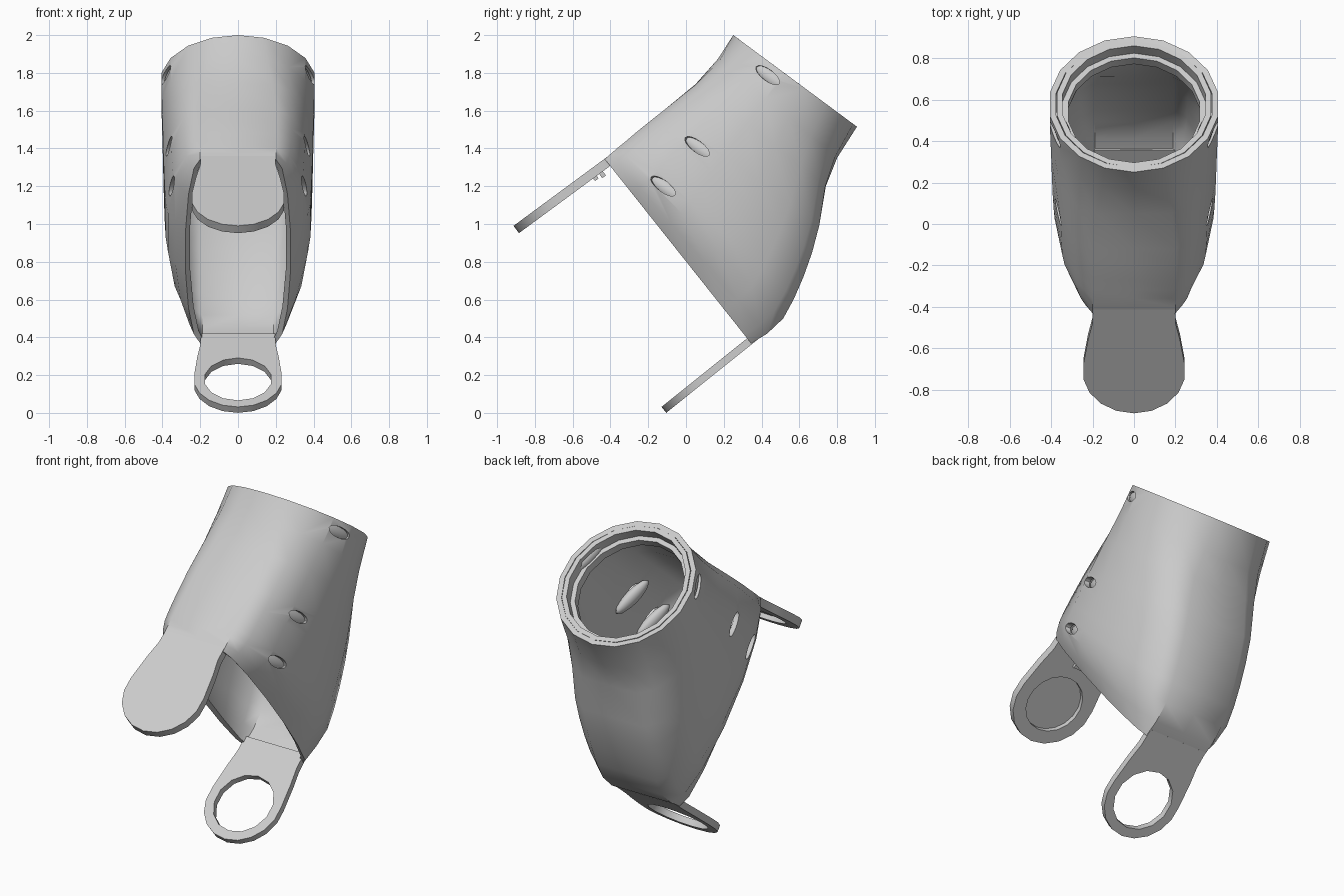
import bpy, bmesh, math
from mathutils import Vector, Matrix

if "Cube" in bpy.data.objects:
    bpy.data.objects.remove(bpy.data.objects["Cube"])

grey = bpy.data.materials.new("light grey")
grey.diffuse_color = (0.6, 0.6, 0.6, 1)
grey.use_nodes = True
grey.node_tree.nodes["Principled BSDF"].inputs["Base Color"].default_value = grey.diffuse_color

X = Vector((1, 0, 0))
DOWN = Vector((0, -0.595, -0.804))   # tube axis, from rim towards opening
BACK = Vector((0, 0.804, -0.595))    # across the tube, front to back
RIM = Vector((0, 0.578, 1.757))
N = 18


def make(name, verts, faces, recalc=True):
    me = bpy.data.meshes.new(name)
    me.from_pydata([tuple(v) for v in verts], [], faces)
    if recalc:
        bm = bmesh.new()
        bm.from_mesh(me)
        bmesh.ops.recalc_face_normals(bm, faces=bm.faces)
        bm.to_mesh(me)
        bm.free()
    ob = bpy.data.objects.new(name, me)
    bpy.context.collection.objects.link(ob)
    me.materials.append(grey)
    return ob


def select(ob):
    bpy.ops.object.select_all(action='DESELECT')
    ob.select_set(True)
    bpy.context.view_layer.objects.active = ob


def prism(name, outline, o, a, b, c, c0, c1):
    """Extrude a 2D outline lying in axes a, b along axis c."""
    n = len(outline)
    vs = [o + a * p + b * q + c * h for h in (c0, c1) for p, q in outline]
    fs = [tuple(range(n)), tuple(range(n, 2 * n))]
    fs += [(i, (i + 1) % n, (i + 1) % n + n, i + n) for i in range(n)]
    return make(name, vs, fs)


def oval(ra, rb, n=16, ca=0.0):
    return [(ca + ra * math.cos(2 * math.pi * i / n), rb * math.sin(2 * math.pi * i / n))
            for i in range(n)]


def cut(ob, cutter):
    select(ob)
    m = ob.modifiers.new("cut", 'BOOLEAN')
    m.operation = 'DIFFERENCE'
    m.solver = 'EXACT'
    m.object = cutter
    bpy.ops.object.modifier_apply(modifier=m.name)
    bpy.data.objects.remove(cutter)


def smooth(ob, angle=32):
    select(ob)
    bpy.ops.object.shade_smooth_by_angle(angle=math.radians(angle))


# Sleeve body: front y,z / back y,z / half width / flat half width / squareness
sections = [
    (0.25, 2.0, 0.905, 1.515, 0.412, 0.14, 0.0),
    (0.17, 1.875, 0.80, 1.35, 0.41, 0.17, 0.5),
    (0.05, 1.74, 0.74, 1.20, 0.405, 0.19, 0.9),
    (-0.12, 1.60, 0.705, 0.99, 0.40, 0.20, 1.0),
    (-0.20, 1.537, 0.668, 0.85, 0.397, 0.20, 1.0),
    (-0.27, 1.48, 0.622, 0.72, 0.393, 0.20, 1.0),
    (-0.32, 1.437, 0.572, 0.605, 0.388, 0.20, 1.0),
    (-0.36, 1.405, 0.515, 0.50, 0.375, 0.20, 1.0),
    (-0.40, 1.37, 0.43, 0.42, 0.335, 0.20, 1.0),
    (-0.43, 1.343, 0.345, 0.368, 0.28, 0.20, 1.0),
]
verts, faces = [], []
for fy, fz, by, bz, w, f, sq in sections:
    front, back = Vector((0, fy, fz)), Vector((0, by, bz))
    mid, half = (front + back) / 2, (back - front) / 2
    for k in range(N):
        j, side = (k, 1) if k <= N // 2 else (N - k, -1)
        th = 2 * math.pi * j / N
        cx, cv = w * math.sin(th), -math.cos(th)
        if j in (0, N // 2):
            x, v = 0.0, cv
        else:
            t = math.pi * (j - 1) / 7
            x = f + (w - f) * max(0.0, math.sin(t)) ** 1.05
            v = -math.cos(t)
        x, v = cx + (x - cx) * sq, cv + (v - cv) * sq
        verts.append(mid + half * v + X * x * side)
for i in range(len(sections) - 1):
    for k in range(N):
        k2 = (k + 1) % N
        faces.append((i * N + k, (i + 1) * N + k, (i + 1) * N + k2, i * N + k2))
body = make("sleeve_body", verts, faces, recalc=False)
select(body)
sol = body.modifiers.new("wall", 'SOLIDIFY')
sol.thickness = 0.03
sol.offset = -1
bpy.ops.object.modifier_apply(modifier=sol.name)

# Slanted oval vent holes, three per side, each closed by an inner boss
for side in (1, -1):
    for i, (x, y, z) in enumerate(((0.39, 0.43, 1.79), (0.36, 0.06, 1.41), (0.345, -0.12, 1.20))):
        p = X * (-0.95 * side) + BACK * 0.3
        q = X * (0.3 * side) + BACK * 0.95
        o = Vector((x * side, y, z))
        cut(body, prism("hole_cutter", oval(0.08, 0.03), o, q, DOWN, p, -0.09, 0.07))
        bpy.ops.mesh.primitive_uv_sphere_add(segments=12, ring_count=8, radius=1)
        boss = bpy.context.object
        boss.name = "hole_boss_%s_%d" % ("right" if side > 0 else "left", i + 1)
        c = o + p * 0.05
        boss.matrix_world = Matrix(((*(q * 0.13),), (*(DOWN * 0.045),), (*(p * 0.035),))).transposed().to_4x4()
        boss.matrix_world.translation = c
        boss.data.materials.append(grey)
        smooth(boss, 60)
smooth(body, 42)

# Stepped inner collar at the rim
prof = [(0, 0.378), (0, 0.35), (0.06, 0.35), (0.06, 0.322), (0.11, 0.322), (0.15, 0.365)]
verts, faces = [], []
for s, r in prof:
    for k in range(N):
        th = 2 * math.pi * k / N
        verts.append(RIM + DOWN * s + X * r * math.sin(th) - BACK * r * math.cos(th))
M = len(prof)
for i in range(M):
    for k in range(N):
        i2, k2 = (i + 1) % M, (k + 1) % N
        faces.append((i * N + k, i2 * N + k, i2 * N + k2, i * N + k2))
smooth(make("rim_collar", verts, faces))


def tongue(name, o, a, n, centre, radius, thick):
    """Flat tab with a straight neck and a round end."""
    right = [(-0.04, 0.198), (0.06, 0.2), (0.16, 0.2 + (radius - 0.2) * 0.45)]
    arc = [(centre + radius * math.cos(math.radians(g)), radius * math.sin(math.radians(g)))
           for g in range(100, -101, -20)]
    pts = right + arc + [(p, -q) for p, q in reversed(right)]
    return prism(name, pts, o, a, X, n, -thick, 0)


# Upper tab with a round pocket underneath
ua, un = Vector((0, -0.805, -0.593)), Vector((0, -0.593, 0.805))
uo = Vector((0, -0.43, 1.346))
upper = tongue("upper_tab", uo, ua, un, 0.352, 0.248, 0.048)
cut(upper, prism("pocket_cutter", oval(0.17, 0.17, 18, 0.352), uo, ua, X, un, -0.1, -0.02))
smooth(upper)

# Small catches under the upper tab
for i, (s, w, h) in enumerate(((0.06, 0.05, 0.075), (0.10, 0.03, 0.065))):
    prism("tab_catch_%d" % (i + 1), [(s - 0.012, -w), (s + 0.012, -w), (s + 0.012, w), (s - 0.012, w)],
          uo, ua, X, un, -h, -0.03)

# Lower tab with a round through hole
la, ln = Vector((0, -0.78, -0.625)), Vector((0, -0.625, 0.78))
lo = Vector((0, 0.325, 0.396))
lower = tongue("lower_ring_tab", lo, la, ln, 0.348, 0.235, 0.04)
cut(lower, prism("ring_cutter", oval(0.18, 0.18, 14, 0.348), lo, la, X, ln, -0.1, 0.1))
smooth(lower)
